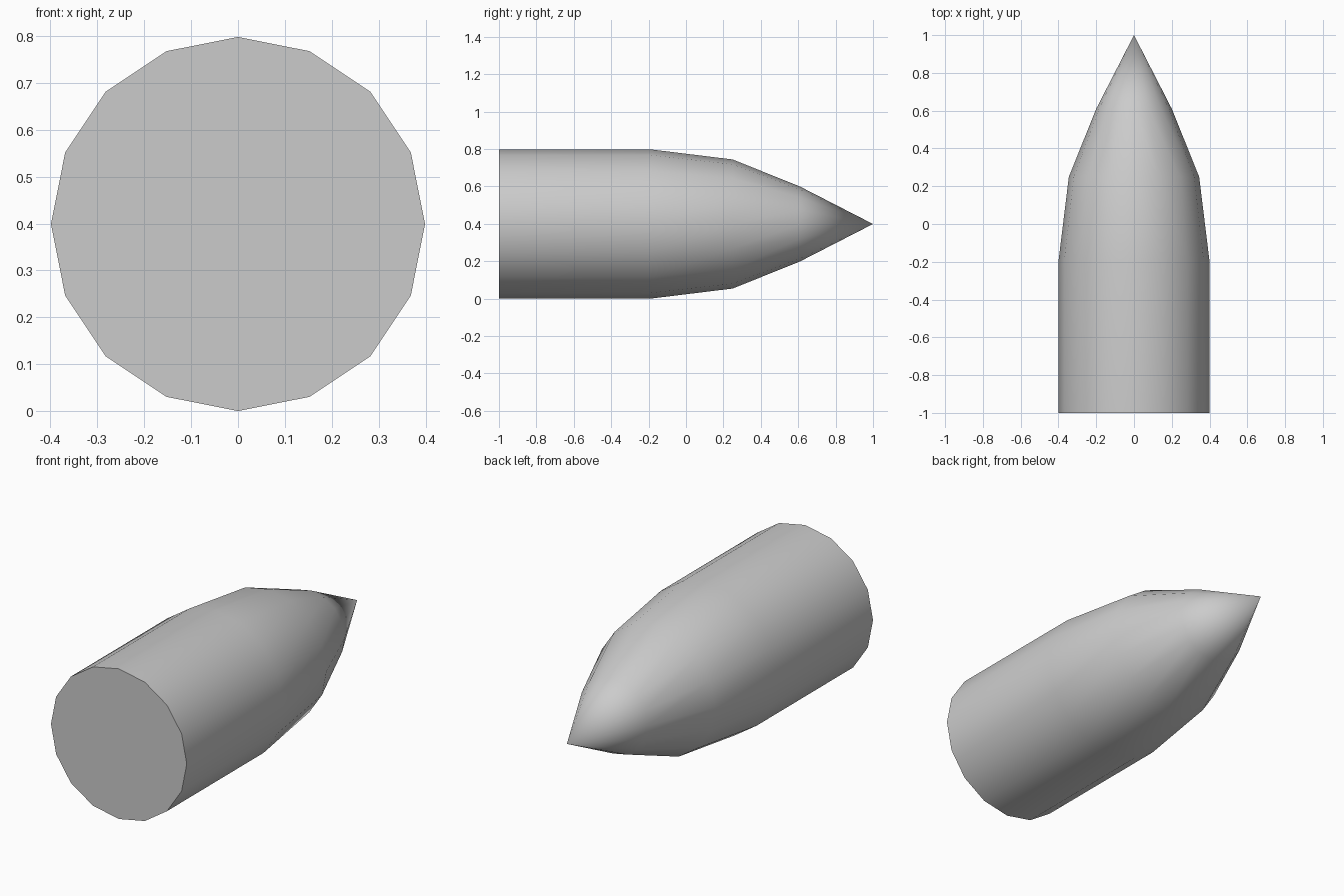
import bpy, bmesh, math

default = bpy.data.objects.get("Cube")
if default:
    bpy.data.objects.remove(default, do_unlink=True)

SIDES = 16
CENTRE_Z = 0.399
# (y, radius) from the flat base to the pointed tip
PROFILE = [(-1, 0.399), (-0.19, 0.399), (0.25, 0.345), (0.61, 0.2)]

# Plain grey material
grey = bpy.data.materials.new("grey")
grey.use_nodes = True
colour = (0.6, 0.6, 0.6, 1)
grey.diffuse_color = colour
grey.node_tree.nodes["Principled BSDF"].inputs["Base Color"].default_value = colour

# Pointed body: rings along y, closed by a base disc and a tip
bm = bmesh.new()
rings = []
for y, r in PROFILE:
    angles = [math.tau * i / SIDES for i in range(SIDES)]
    rings.append([bm.verts.new((r * math.cos(a), y, CENTRE_Z + r * math.sin(a)))
                  for a in angles])
tip = bm.verts.new((0, 1, CENTRE_Z))
bm.faces.new(rings[0])
for i in range(SIDES):
    j = (i + 1) % SIDES
    for a, b in zip(rings, rings[1:]):
        bm.faces.new((a[i], a[j], b[j], b[i]))
    bm.faces.new((rings[-1][i], rings[-1][j], tip))
bmesh.ops.recalc_face_normals(bm, faces=bm.faces)

mesh = bpy.data.meshes.new("pointed_body")
bm.to_mesh(mesh)
bm.free()
mesh.materials.append(grey)
body = bpy.data.objects.new("pointed_body", mesh)
bpy.context.collection.objects.link(body)

# Smooth sides, sharp rim at the base
bpy.ops.object.select_all(action="DESELECT")
body.select_set(True)
bpy.context.view_layer.objects.active = body
bpy.ops.object.shade_smooth_by_angle(angle=math.radians(50))
